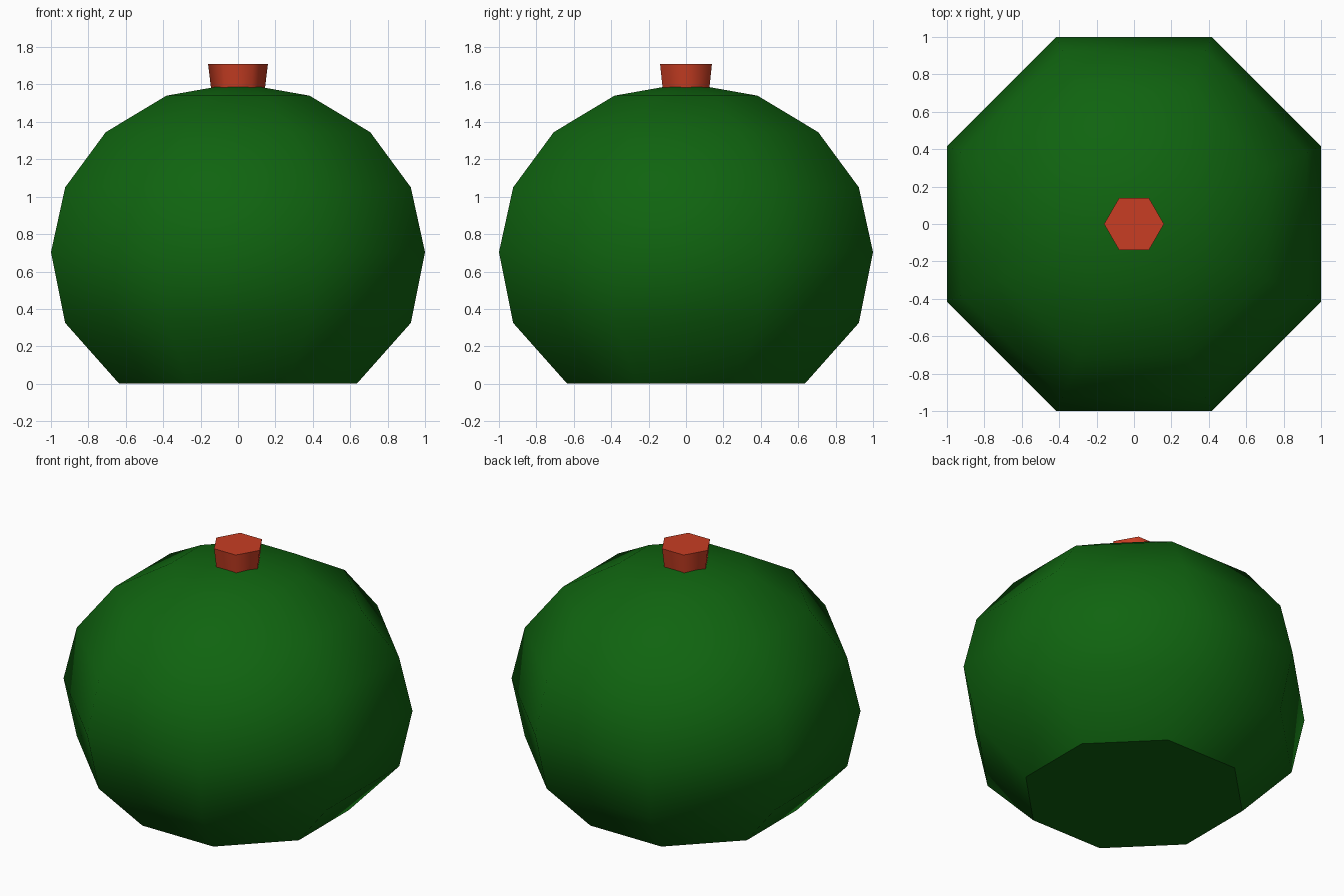
import bpy
import bmesh
from math import cos, sin, pi, radians

cube = bpy.data.objects.get("Cube")
if cube:
    bpy.data.objects.remove(cube, do_unlink=True)


def material(name, colour):
    mat = bpy.data.materials.new(name)
    mat.use_nodes = True
    mat.diffuse_color = colour
    mat.node_tree.nodes["Principled BSDF"].inputs["Base Color"].default_value = colour
    return mat


def lathe(name, profile, sides, turn, mat, smooth_angle, tip=None):
    """Stack polygon rings given as (corner radius, height), capped at both ends."""
    bm = bmesh.new()
    rings = []
    for radius, z in profile:
        angles = [turn + 2 * pi * i / sides for i in range(sides)]
        rings.append([bm.verts.new((radius * cos(a), radius * sin(a), z)) for a in angles])
    for low, high in zip(rings, rings[1:]):
        for i in range(sides):
            j = (i + 1) % sides
            bm.faces.new((low[i], low[j], high[j], high[i]))
    bm.faces.new(rings[0][::-1])
    if tip is None:
        bm.faces.new(rings[-1])
    else:
        pole = bm.verts.new((0, 0, tip))
        for i in range(sides):
            bm.faces.new((rings[-1][i], rings[-1][(i + 1) % sides], pole))
    mesh = bpy.data.meshes.new(name)
    bm.to_mesh(mesh)
    bm.free()
    mesh.materials.append(mat)
    obj = bpy.data.objects.new(name, mesh)
    bpy.context.collection.objects.link(obj)
    bpy.ops.object.select_all(action="DESELECT")
    obj.select_set(True)
    bpy.context.view_layer.objects.active = obj
    bpy.ops.object.shade_smooth_by_angle(angle=radians(smooth_angle))
    return obj


green = material("dark green", (0.005, 0.127, 0.005, 1))
red = material("orange red", (0.58, 0.048, 0.017, 1))

# Round eight-sided body with a flat base; radii are to the flat sides
body_profile = [(0.635, 0), (0.924, 0.325), (1, 0.703), (0.924, 1.05),
                (0.707, 1.345), (0.383, 1.54)]
corner = 1 / cos(pi / 8)
lathe("body", [(r * corner, z) for r, z in body_profile], 8, pi / 8, green, 46.5, tip=1.608)

# Flared six-sided stem sunk into the top
lathe("stem", [(0.137, 1.52), (0.16, 1.71)], 6, 0, red, 65)
